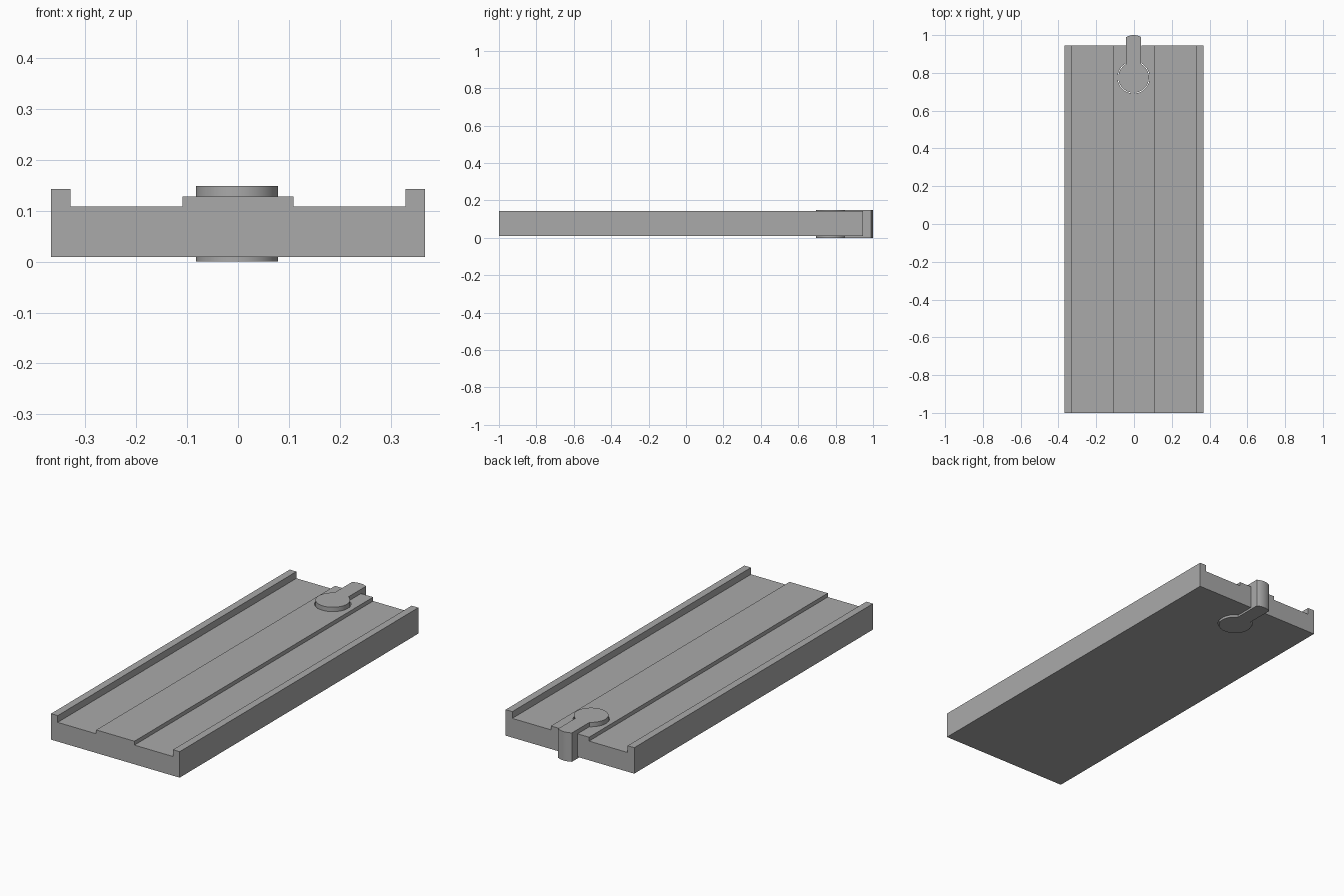
import bpy
import bmesh
from math import asin, cos, sin, pi
from mathutils import Vector

cube = bpy.data.objects.get("Cube")
if cube:
    bpy.data.objects.remove(cube, do_unlink=True)

grey = bpy.data.materials.new("matte grey")
grey.use_nodes = True
grey.diffuse_color = (0.4, 0.4, 0.4, 1)
grey.node_tree.nodes["Principled BSDF"].inputs["Base Color"].default_value = (0.4, 0.4, 0.4, 1)


def extrude(name, points, direction):
    """Solid prism from a closed outline swept along a direction."""
    bm = bmesh.new()
    face = bm.faces.new([bm.verts.new(p) for p in points])
    swept = bmesh.ops.extrude_face_region(bm, geom=[face])["geom"]
    bmesh.ops.translate(bm, vec=Vector(direction),
                        verts=[v for v in swept if isinstance(v, bmesh.types.BMVert)])
    bmesh.ops.recalc_face_normals(bm, faces=bm.faces)
    mesh = bpy.data.meshes.new(name)
    bm.to_mesh(mesh)
    bm.free()
    mesh.materials.append(grey)
    obj = bpy.data.objects.new(name, mesh)
    bpy.context.collection.objects.link(obj)
    return obj


def arc(cx, cy, radius, start, end, steps, z):
    angles = [start + (end - start) * i / steps for i in range(steps + 1)]
    return [(cx + radius * cos(a), cy + radius * sin(a), z) for a in angles]


def keyhole(radius, half_neck, tip, z):
    """Round head with a straight neck ending in an arc of the same radius."""
    spread = asin(half_neck / radius)
    head = arc(KEY_X, KEY_Y, radius, pi / 2 + spread, 2.5 * pi - spread, 64, z)
    end = arc(KEY_X, tip - radius, radius, pi / 2 - spread, pi / 2 + spread, 12, z)
    return head + end


KEY_X, KEY_Y = -0.002, 0.776

# Base plate: edge lips and a raised centre strip, one mirrored profile
FRONT, BACK = -1.0, 0.946
half = [(0.367, 0.009), (0.367, 0.143), (0.329, 0.143),
        (0.329, 0.108), (0.109, 0.108), (0.109, 0.128)]
profile = half + [(-x, z) for x, z in reversed(half)]
plate = extrude("grooved_plate", [(x, FRONT, z) for x, z in profile],
                (0, BACK - FRONT, 0))

# Keyhole slot, slightly larger than the connector
cutter = extrude("slot_cutter", keyhole(0.085, 0.0415, 1.1, -0.1), (0, 0, 0.4))
cutter.hide_render = True
slot = plate.modifiers.new("slot", 'BOOLEAN')
slot.operation = 'DIFFERENCE'
slot.solver = 'EXACT'
slot.object = cutter
bpy.context.view_layer.objects.active = plate
bpy.ops.object.modifier_apply(modifier=slot.name)
bpy.data.objects.remove(cutter, do_unlink=True)

# Connector key standing proud of the plate above and below
key = extrude("connector_key", keyhole(0.081, 0.04, 1.0, 0), (0, 0, 0.149))

bpy.ops.object.select_all(action='DESELECT')
for obj in (plate, key):
    obj.select_set(True)
bpy.context.view_layer.objects.active = plate
bpy.ops.object.shade_smooth_by_angle()
